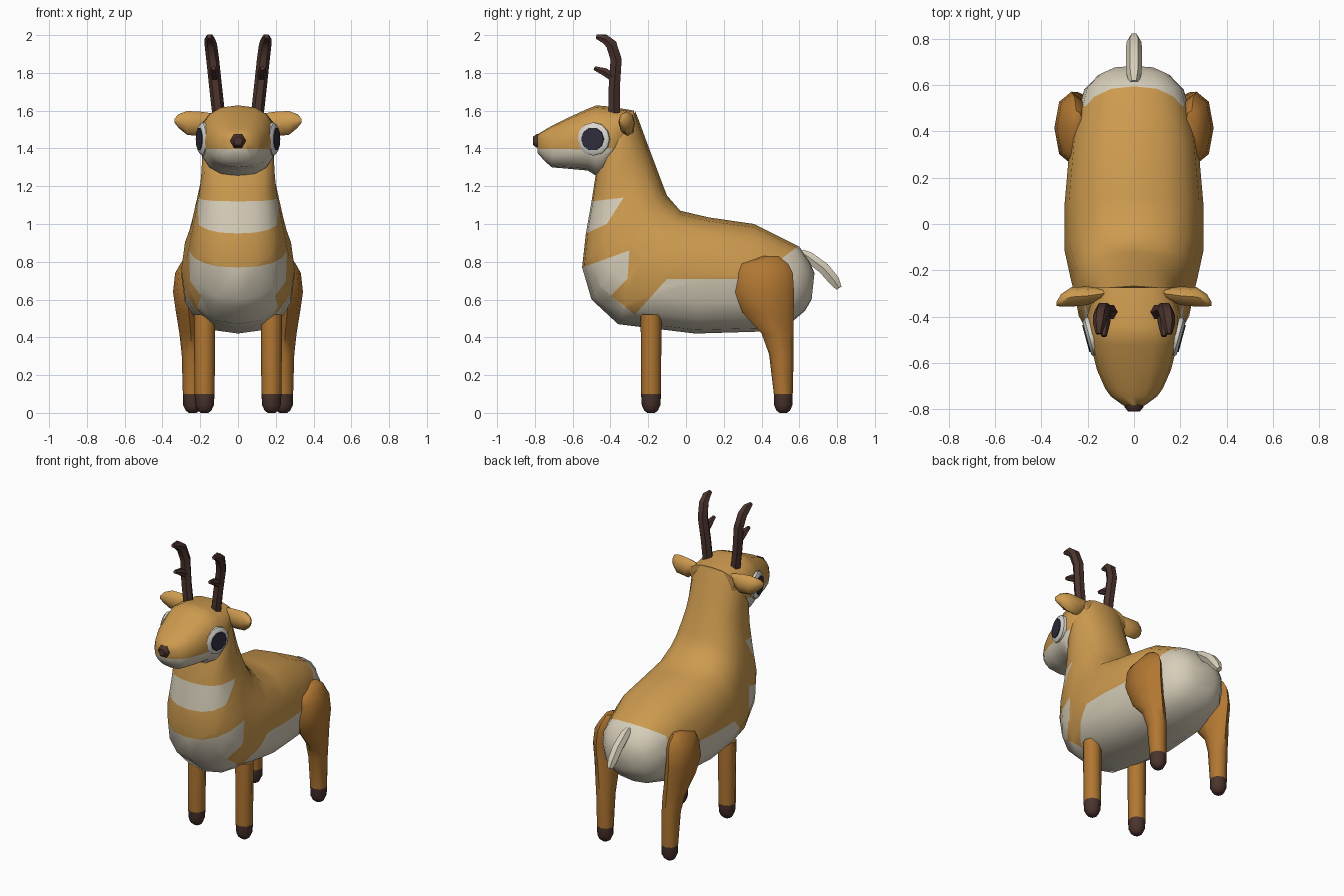
import bpy, bmesh, math
from mathutils import Vector

if "Cube" in bpy.data.objects:
    bpy.data.objects.remove(bpy.data.objects["Cube"])


def material(name, rgb):
    m = bpy.data.materials.new(name)
    m.diffuse_color = (*rgb, 1)
    m.use_nodes = True
    m.node_tree.nodes["Principled BSDF"].inputs["Base Color"].default_value = m.diffuse_color
    return m


TAN = material("tan coat", (0.61, 0.325, 0.078))
BROWN = material("leg brown", (0.445, 0.185, 0.032))
CREAM = material("cream fur", (0.68, 0.62, 0.49))
DARK = material("dark horn", (0.07, 0.034, 0.027))
WHITE = material("eye white", (0.70, 0.68, 0.63))
PUPIL = material("pupil", (0.03, 0.026, 0.048))


def ring(center, u, v, n=8, power=1.0):
    """Superellipse ring around center, spanned by u and v."""
    c, u, v = Vector(center), Vector(u), Vector(v)
    pts = []
    for i in range(n):
        a = 2 * math.pi * i / n
        ca, sa = math.cos(a), math.sin(a)
        pts.append(c + u * math.copysign(abs(ca) ** power, ca)
                   + v * math.copysign(abs(sa) ** power, sa))
    return pts


def inside(y, z, poly):
    hit = False
    for (y1, z1), (y2, z2) in zip(poly, poly[1:] + poly[:1]):
        if (z1 > z) != (z2 > z) and y < (y2 - y1) * (z - z1) / (z2 - z1) + y1:
            hit = not hit
    return hit


def cut_outline(bm, poly):
    """Slice the skin along each side-view edge of a marking."""
    for a, b in zip(poly, poly[1:] + poly[:1]):
        lo = [min(a[k], b[k]) - 0.002 for k in (0, 1)]
        hi = [max(a[k], b[k]) + 0.002 for k in (0, 1)]
        faces = []
        for f in bm.faces:
            ys = [v.co.y for v in f.verts]
            zs = [v.co.z for v in f.verts]
            if min(ys) < hi[0] and max(ys) > lo[0] and min(zs) < hi[1] and max(zs) > lo[1]:
                faces.append(f)
        if not faces:
            continue
        geom = set(faces)
        for f in faces:
            geom.update(f.edges)
            geom.update(f.verts)
        bmesh.ops.bisect_plane(bm, geom=list(geom), dist=1e-4, plane_co=(0, a[0], a[1]),
                               plane_no=Vector((0, a[1] - b[1], b[0] - a[0])).normalized())


def loft(name, rings, mats, markings=(), rule=None, side=1, angle=50):
    """Skin a list of rings, cap both ends, then colour by markings or rule."""
    bm = bmesh.new()
    loops = [[bm.verts.new((p.x * side, p.y, p.z)) for p in r] for r in rings]
    n = len(loops[0])
    for a, b in zip(loops, loops[1:]):
        for i in range(n):
            j = (i + 1) % n
            bm.faces.new((a[i], a[j], b[j], b[i]))
    bm.faces.new(loops[0])
    bm.faces.new(loops[-1])
    bmesh.ops.recalc_face_normals(bm, faces=bm.faces[:])
    for poly in markings:
        cut_outline(bm, poly)
    for f in bm.faces:
        c = f.calc_center_median()
        if any(inside(c.y, c.z, p) for p in markings) or (rule and rule(c)):
            f.material_index = 1
    mesh = bpy.data.meshes.new(name)
    bm.to_mesh(mesh)
    bm.free()
    for m in mats:
        mesh.materials.append(m)
    ob = bpy.data.objects.new(name, mesh)
    bpy.context.collection.objects.link(ob)
    bpy.ops.object.select_all(action='DESELECT')
    ob.select_set(True)
    bpy.context.view_layer.objects.active = ob
    bpy.ops.object.shade_smooth_by_angle(angle=math.radians(angle))
    return ob


def tube(points, n=6):
    """Rings along a path of (x, y, z, radius), bending in the side plane."""
    out = []
    for i, p in enumerate(points):
        a, b = points[max(i - 1, 0)], points[min(i + 1, len(points) - 1)]
        t = (Vector(b[:3]) - Vector(a[:3])).normalized()
        u = (Vector((1, 0, 0)) - t * t.x).normalized()
        out.append(ring(p[:3], u * p[3], t.cross(u) * p[3], n))
    return out


# Body and neck: top y, z, bottom y, z, half width
spine = [(0.68, 0.74, 0.665, 0.60, 0.09), (0.655, 0.80, 0.63, 0.54, 0.155),
         (0.60, 0.88, 0.56, 0.48, 0.215), (0.36, 1.0, 0.38, 0.43, 0.275),
         (0.12, 1.035, 0.05, 0.42, 0.30), (-0.03, 1.07, -0.20, 0.45, 0.30),
         (-0.10, 1.15, -0.36, 0.47, 0.275), (-0.12, 1.20, -0.50, 0.60, 0.255),
         (-0.15, 1.28, -0.55, 0.77, 0.23), (-0.18, 1.36, -0.53, 0.95, 0.205),
         (-0.21, 1.44, -0.50, 1.12, 0.193), (-0.25, 1.55, -0.475, 1.28, 0.188),
         (-0.268, 1.595, -0.43, 1.42, 0.175)]
body_rings = [ring((0, (a + c) / 2, (b + d) / 2), (w, 0, 0),
                   (0, (a - c) / 2, (b - d) / 2), 16, 0.82) for a, b, c, d, w in spine]
collar = [(-0.7, 1.11), (-0.5, 1.12), (-0.33, 1.14), (-0.42, 1.0), (-0.53, 0.95), (-0.7, 0.93)]
underside = [(-0.7, 0.74), (-0.55, 0.77), (-0.30, 0.86), (-0.31, 0.71), (-0.40, 0.62),
             (-0.27, 0.52), (-0.10, 0.71), (0.51, 0.71), (0.51, 0.82), (0.605, 0.89),
             (0.8, 1.0), (0.8, 0.3), (-0.7, 0.3)]
loft("body", body_rings, [TAN, CREAM], [collar, underside])

# Head: y, bottom z, top z, half width
skull = [(-0.785, 1.375, 1.475, 0.045), (-0.745, 1.33, 1.50, 0.10), (-0.71, 1.30, 1.52, 0.125),
         (-0.63, 1.293, 1.56, 0.16), (-0.52, 1.283, 1.61, 0.188), (-0.475, 1.255, 1.628, 0.197),
         (-0.44, 1.255, 1.625, 0.20), (-0.39, 1.31, 1.62, 0.20), (-0.275, 1.45, 1.60, 0.165)]
head_rings = [ring((0, y, (b + t) / 2), (w, 0, 0), (0, 0, (t - b) / 2), 16, 0.8)
              for y, b, t, w in skull]
muzzle = [(-0.9, 1.40), (-0.55, 1.395), (-0.385, 1.40), (-0.45, 1.2), (-0.9, 1.2)]
loft("head", head_rings, [TAN, CREAM], [muzzle])

# Nose
loft("nose", [ring((0, y, 1.44), (r, 0, 0), (0, 0, r), 6)
              for y, r in ((-0.75, 0.04), (-0.79, 0.042), (-0.81, 0.025))], [DARK])

# Tail
loft("tail", tube([(0, 0.61, 0.85, 0.02), (0, 0.65, 0.825, 0.033), (0, 0.73, 0.765, 0.035),
                   (0, 0.785, 0.70, 0.033), (0, 0.81, 0.66, 0.018)]), [CREAM])

# Hind leg: z, centre y, half depth, centre x, half width
hind = [(0.83, 0.45, 0.04, 0.25, 0.025), (0.79, 0.41, 0.13, 0.255, 0.05),
        (0.74, 0.415, 0.15, 0.265, 0.068), (0.64, 0.415, 0.157, 0.27, 0.074),
        (0.53, 0.435, 0.135, 0.26, 0.068), (0.42, 0.485, 0.085, 0.25, 0.06),
        (0.31, 0.505, 0.065, 0.243, 0.055), (0.10, 0.515, 0.05, 0.24, 0.052),
        (0.04, 0.515, 0.048, 0.24, 0.05), (0.012, 0.515, 0.036, 0.24, 0.036),
        (0.0, 0.515, 0.02, 0.24, 0.02)]
front = [(0.52, -0.185, 0.055, 0.177, 0.057), (0.10, -0.185, 0.053, 0.177, 0.053),
         (0.04, -0.185, 0.049, 0.177, 0.049), (0.012, -0.185, 0.036, 0.177, 0.036),
         (0.0, -0.185, 0.02, 0.177, 0.02)]
ear = [(0.13, -0.30, 1.555, 0.02, 0.03), (0.20, -0.31, 1.53, 0.04, 0.065),
       (0.27, -0.315, 1.535, 0.042, 0.063), (0.315, -0.33, 1.545, 0.027, 0.036),
       (0.335, -0.345, 1.547, 0.008, 0.012)]
eye_c, eye_n = Vector((0.188, -0.49, 1.45)), Vector((0.965, -0.26, 0))
eye_u = Vector((0.26, 0.965, 0))


def disc(levels, n):
    return [ring(eye_c + eye_n * h, eye_u * r, (0, 0, r), n) for h, r in levels]


for side, label in ((1, "right"), (-1, "left")):
    for part, rows in (("front_leg", front), ("hind_leg", hind)):
        loft(f"{part}_{label}", [ring((x, y, z), (rx, 0, 0), (0, ry, 0), 8, 0.95)
                                 for z, y, ry, x, rx in rows],
             [BROWN, DARK], rule=lambda c: c.z < 0.1, side=side)
    loft(f"ear_{label}", [ring((x, y, z), (0, ry, 0), (0, 0, rz), 8)
                          for x, y, z, ry, rz in ear], [TAN], side=side)
    # Eye with a thin pupil plate
    loft(f"eye_{label}", disc([(-0.04, 0.088), (0.004, 0.088), (0.016, 0.072)], 12),
         [WHITE], side=side)
    loft(f"pupil_{label}", disc([(0.014, 0.063), (0.021, 0.06)], 10), [PUPIL], side=side)
    # Horn with forward prong
    loft(f"horn_{label}", tube([(0.10, -0.38, 1.56, 0.034), (0.118, -0.38, 1.72, 0.034),
                                (0.134, -0.37, 1.87, 0.034), (0.144, -0.395, 1.95, 0.033),
                                (0.15, -0.43, 1.98, 0.028), (0.152, -0.475, 1.992, 0.013)]),
         [DARK], side=side)
    loft(f"prong_{label}", tube([(0.125, -0.375, 1.77, 0.026), (0.127, -0.43, 1.805, 0.024),
                                 (0.13, -0.485, 1.825, 0.012)]), [DARK], side=side)
